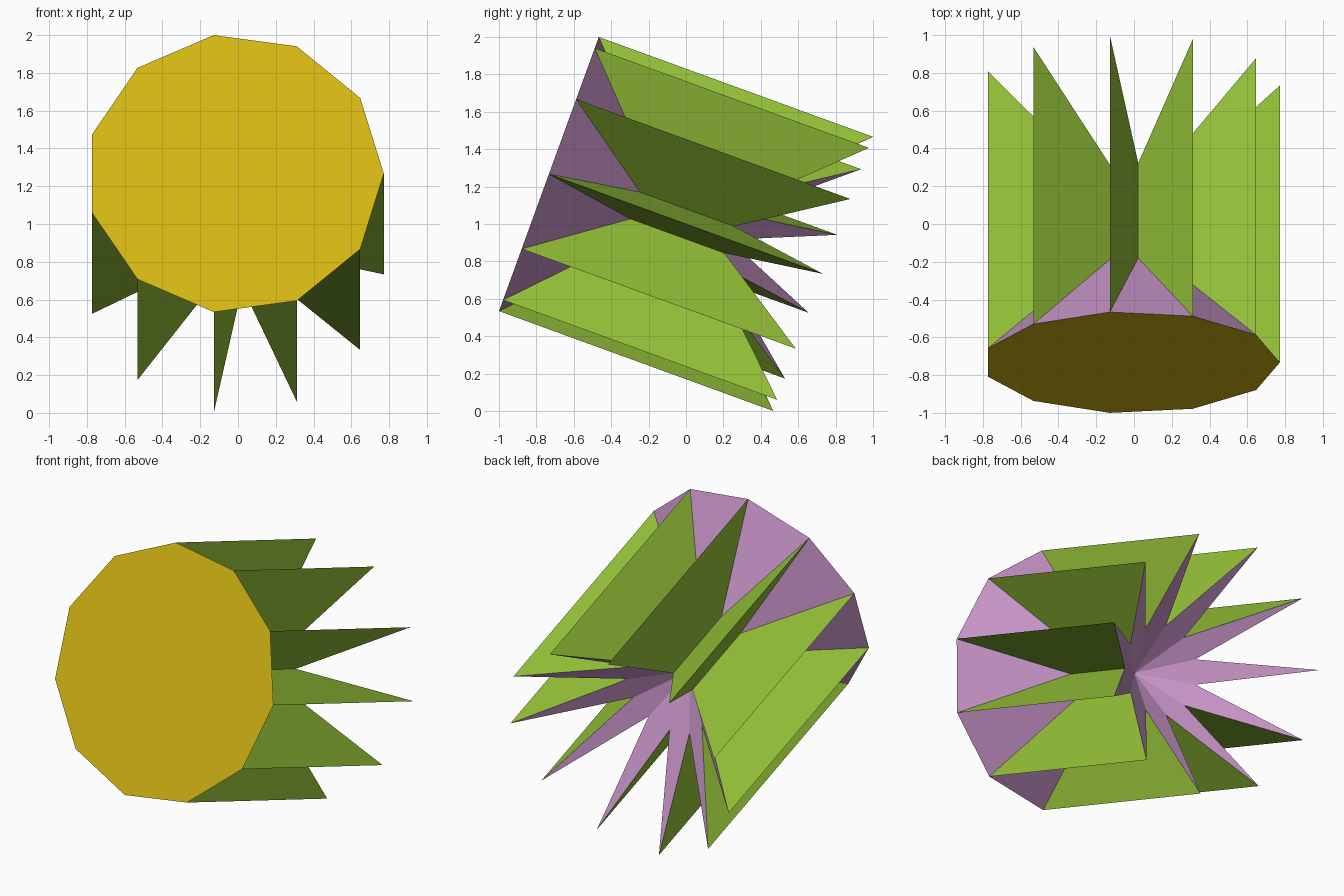
import bpy, math
from mathutils import Vector

if "Cube" in bpy.data.objects:
    bpy.data.objects.remove(bpy.data.objects["Cube"])

N = 11                                    # sides of the disc
R = 0.788                                 # disc radius
DEPTH = 2 * R * math.sin(5 * math.pi / N)  # spike length along the axis
TILT = math.radians(20)
AXIS = Vector((0, math.cos(TILT), -math.sin(TILT)))
UP = Vector((0, math.sin(TILT), math.cos(TILT)))
CENTRE = Vector((-0.016, -0.733, 1.267))


def material(name, colour):
    m = bpy.data.materials.new(name)
    m.diffuse_color = (*colour, 1)
    m.use_nodes = True
    m.node_tree.nodes["Principled BSDF"].inputs["Base Color"].default_value = m.diffuse_color
    return m


gold = material("gold", (0.67, 0.47, 0.006))
green = material("leaf green", (0.30, 0.54, 0.04))
purple = material("lilac", (0.56, 0.29, 0.56))


def rim(k, s=0.0):
    a = 2 * math.pi * (k % N) / N
    return CENTRE + Vector((R * math.cos(a), 0, 0)) + UP * (R * math.sin(a)) + AXIS * s


def make(name, verts, faces, mats, indices):
    me = bpy.data.meshes.new(name)
    me.from_pydata(verts, [], faces)
    for m in mats:
        me.materials.append(m)
    for p, i in zip(me.polygons, indices):
        p.material_index = i
    me.update()
    ob = bpy.data.objects.new(name, me)
    bpy.context.collection.objects.link(ob)
    return ob


# Front disc, facing away from the spikes
make("front_disc", [rim(k) for k in range(N)], [tuple(range(N))], [gold], [0])

# Spikes: each tip sits behind one disc corner and is joined
# to that corner and to the opposite disc edge
for k in range(N):
    verts = [rim(k), rim(k + 5), rim(k + 6), rim(k, DEPTH)]
    middle = sum(verts, Vector()) / 4
    faces = []
    for f in ((0, 1, 3), (0, 2, 3), (1, 2, 3)):
        a, b, c = (verts[i] for i in f)
        outward = (b - a).cross(c - a).dot(a - middle) > 0
        faces.append(f if outward else f[::-1])
    make(f"spike_{k + 1}", verts, faces, [green, purple], [0, 0, 1])
